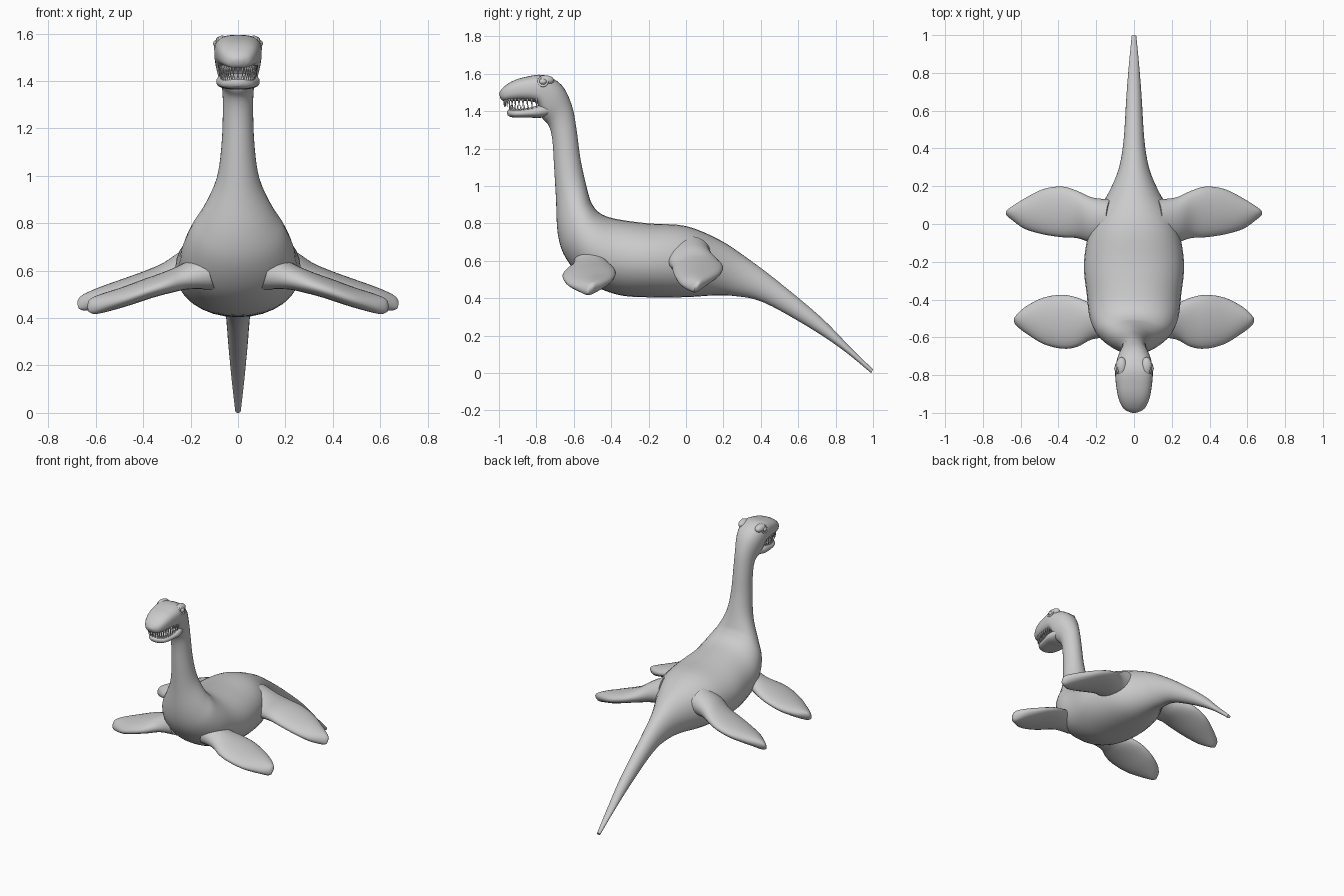
import bpy, bmesh, math
from mathutils import Vector, Matrix

if "Cube" in bpy.data.objects:
    bpy.data.objects.remove(bpy.data.objects["Cube"])


def finish(name, bm, angle=60):
    bmesh.ops.recalc_face_normals(bm, faces=bm.faces)
    me = bpy.data.meshes.new(name)
    bm.to_mesh(me)
    bm.free()
    ob = bpy.data.objects.new(name, me)
    bpy.context.collection.objects.link(ob)
    bpy.ops.object.select_all(action='DESELECT')
    ob.select_set(True)
    bpy.context.view_layer.objects.active = ob
    bpy.ops.object.shade_smooth_by_angle(angle=math.radians(angle))
    return ob


def smooth_rows(rows, steps):
    """Catmull-Rom interpolation of rows of numbers."""
    out = []
    for i in range(len(rows) - 1):
        a, b = rows[max(i - 1, 0)], rows[i]
        c, d = rows[i + 1], rows[min(i + 2, len(rows) - 1)]
        for k in range(steps):
            t = k / steps
            out.append([0.5 * (2 * q + (r - p) * t + (2 * p - 5 * q + 4 * r - s) * t * t
                               + (3 * q - p - 3 * r + s) * t ** 3)
                        for p, q, r, s in zip(a, b, c, d)])
    out.append(list(rows[-1]))
    return out


def loft(name, sections, sides=32):
    """Sections: (centre, half axis u, half axis v, roundness exponent)."""
    bm = bmesh.new()
    rings = []
    for c, u, v, n in sections:
        ring = []
        for k in range(sides):
            a = 2 * math.pi * k / sides
            ca, sa = math.cos(a), math.sin(a)
            p = (c + u * math.copysign(abs(ca) ** (2 / n), ca)
                 + v * math.copysign(abs(sa) ** (2 / n), sa))
            ring.append(bm.verts.new(p))
        rings.append(ring)
    for r, q in zip(rings, rings[1:]):
        for k in range(sides):
            j = (k + 1) % sides
            bm.faces.new((r[k], r[j], q[j], q[k]))
    bm.faces.new(rings[0])
    bm.faces.new(rings[-1])
    return finish(name, bm)


def spine_loft(name, rows):
    """Rows: top y, top z, bottom y, bottom z, half width, exponent."""
    secs = []
    for ty, tz, by, bz, w, n in smooth_rows(rows, 4):
        top, bot = Vector((0, ty, tz)), Vector((0, by, bz))
        secs.append(((top + bot) / 2, Vector((w, 0, 0)), (top - bot) / 2, n))
    return loft(name, secs)


# Tail, trunk, neck and upper head in one skin
spine_loft("body", [
    (1.0, .02, .99, 0, .012, 2),
    (.88, .137, .83, .13, .026, 2),
    (.72, .30, .64, .255, .04, 2),
    (.48, .50, .41, .38, .055, 2),
    (.32, .62, .26, .412, .082, 2),
    (.18, .712, .15, .415, .135, 2),
    (0, .786, 0, .406, .225, 2.1),
    (-.2, .80, -.2, .405, .265, 2.1),
    (-.38, .825, -.37, .42, .25, 2.1),
    (-.46, .855, -.53, .49, .235, 2.1),
    (-.50, .90, -.64, .61, .20, 2),
    (-.518, .945, -.685, .74, .15, 2),
    (-.54, 1.03, -.695, .93, .092, 2),
    (-.565, 1.15, -.705, 1.1, .07, 2),
    (-.585, 1.30, -.715, 1.25, .064, 2),
    (-.61, 1.43, -.735, 1.325, .068, 2),
    (-.665, 1.54, -.77, 1.365, .088, 2.3),
    (-.76, 1.593, -.795, 1.44, .10, 2.7),
    (-.86, 1.583, -.86, 1.455, .094, 2.7),
    (-.93, 1.56, -.93, 1.455, .08, 2.6),
    (-.98, 1.525, -.975, 1.455, .055, 2.4),
    (-1.0, 1.495, -.992, 1.468, .02, 2),
])

# Lower jaw
spine_loft("lower_jaw", [
    (-.69, 1.43, -.70, 1.385, .06, 2.4),
    (-.77, 1.435, -.775, 1.365, .09, 2.5),
    (-.84, 1.418, -.84, 1.366, .086, 2.6),
    (-.91, 1.41, -.91, 1.366, .07, 2.6),
    (-.945, 1.408, -.94, 1.37, .045, 2.4),
    (-.958, 1.40, -.955, 1.38, .015, 2),
])


# Flippers: x, leading y, trailing y, centre z, half thickness
def flipper(name, rows, side):
    secs = []
    for x, y0, y1, z, t in smooth_rows(rows, 4):
        secs.append((Vector((side * x, (y0 + y1) / 2, z)),
                     Vector((0, (y1 - y0) / 2, .012)),
                     Vector((side * t * .3, 0, t)), 2))
    loft(name, secs, 24)


FRONT = [(.12, -.60, -.42, .60, .08), (.22, -.61, -.42, .575, .052),
         (.30, -.65, -.39, .55, .043), (.38, -.66, -.375, .525, .04),
         (.48, -.635, -.39, .49, .038), (.57, -.58, -.435, .463, .036),
         (.615, -.545, -.475, .449, .03), (.632, -.525, -.495, .443, .012)]
REAR = [(.12, -.11, .13, .63, .10), (.22, -.10, .14, .61, .072),
        (.30, -.075, .175, .582, .05), (.38, -.07, .198, .556, .042),
        (.48, -.055, .185, .522, .04), (.58, -.025, .135, .488, .038),
        (.65, .025, .09, .464, .03), (.674, .045, .07, .456, .012)]
for side, tag in ((-1, "right"), (1, "left")):
    flipper("front_flipper_" + tag, FRONT, side)
    flipper("rear_flipper_" + tag, REAR, side)


# Teeth follow the arch of each jaw
def teeth(name, y_back, y_front, width, z_of, length, count):
    bm = bmesh.new()
    for i in range(count):
        a = math.pi * i / (count - 1)
        x = width * math.copysign(abs(math.cos(a)) ** .7, math.cos(a))
        y = y_back + (y_front - y_back) * math.sin(a)
        m = Matrix.Translation((x, y, z_of(y)))
        if length < 0:
            m = m @ Matrix.Rotation(math.pi, 4, 'X')
        bmesh.ops.create_cone(bm, cap_ends=True, segments=8, radius1=.007,
                              radius2=.001, depth=abs(length), matrix=m)
    finish(name, bm)


teeth("upper_teeth", -.80, -.972, .078, lambda y: 1.446, -.045, 23)
teeth("lower_teeth", -.80, -.942, .070, lambda y: 1.417, .032, 21)

# Eyes with a raised rim and a brow
for side, tag in ((-1, "right"), (1, "left")):
    def ball(name, loc, scale):
        bm = bmesh.new()
        bmesh.ops.create_uvsphere(bm, u_segments=20, v_segments=12, radius=1,
                                  matrix=Matrix.LocRotScale(Vector(loc), None, Vector(scale)))
        finish(name, bm)
    ball("eye_" + tag, (side * .086, -.765, 1.558), (.019, .022, .017))
    ball("brow_" + tag, (side * .066, -.755, 1.565), (.03, .05, .027))
    bpy.ops.mesh.primitive_torus_add(
        location=(side * .09, -.765, 1.558), rotation=(0, side * math.radians(75), 0),
        major_radius=.024, minor_radius=.006, major_segments=24, minor_segments=8)
    rim = bpy.context.object
    rim.name = "eye_rim_" + tag
    bpy.ops.object.shade_smooth_by_angle(angle=math.radians(60))
